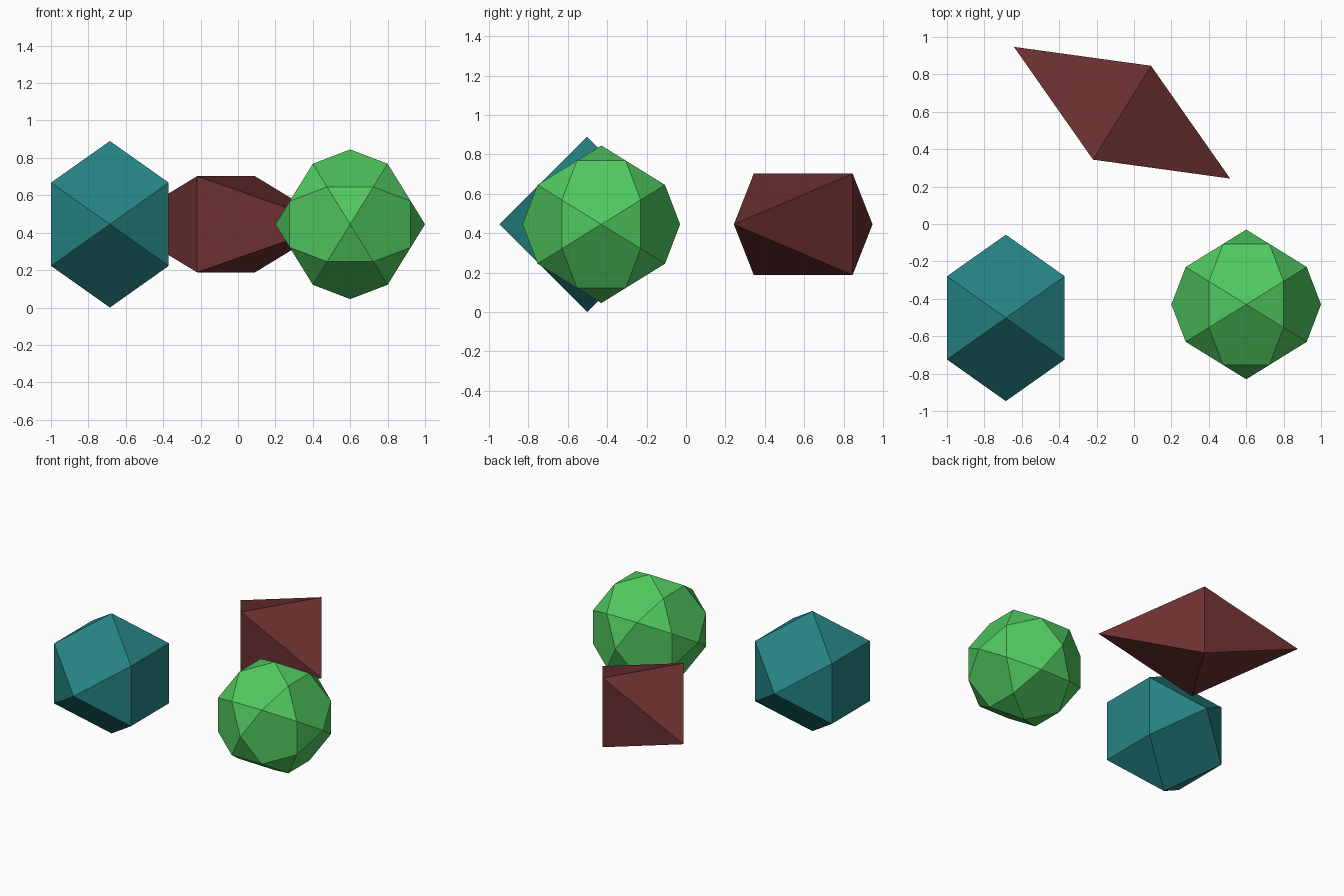
import bpy, bmesh, math
from itertools import product
from mathutils import Vector, Matrix

if "Cube" in bpy.data.objects:
    bpy.data.objects.remove(bpy.data.objects["Cube"])


def material(name, rgb):
    """Flat colour from sRGB bytes, stored as linear."""
    lin = [((c / 255 + 0.055) / 1.055) ** 2.4 for c in rgb]
    m = bpy.data.materials.new(name)
    m.diffuse_color = (*lin, 1)
    m.use_nodes = True
    m.node_tree.nodes["Principled BSDF"].inputs["Base Color"].default_value = m.diffuse_color
    return m


def hull(name, points, centre, mat):
    """Flat-faced solid: convex hull of the points, coplanar triangles merged."""
    bm = bmesh.new()
    for p in {tuple(round(c, 5) for c in p) for p in points}:
        bm.verts.new(p)
    bmesh.ops.convex_hull(bm, input=bm.verts[:])
    bmesh.ops.dissolve_limit(bm, angle_limit=math.radians(2),
                             verts=bm.verts[:], edges=bm.edges[:])
    bmesh.ops.recalc_face_normals(bm, faces=bm.faces[:])
    mesh = bpy.data.meshes.new(name)
    bm.to_mesh(mesh)
    bm.free()
    mesh.materials.append(mat)
    ob = bpy.data.objects.new(name, mesh)
    ob.location = centre
    bpy.context.collection.objects.link(ob)
    return ob


def signed(x, y, z):
    """All sign variations of one point."""
    return [(x * a, y * b, z * c) for a, b, c in product((1, -1), repeat=3)]


Z = 0.445

# Teal cuboctahedron, turned so that a vertex points up and to the front
r = 0.445
hull("cuboctahedron",
     signed(0, r, 0) + signed(0, 0, r) + signed(r / math.sqrt(2), r / 2, r / 2),
     (-0.685, -0.502, Z), material("teal", (38, 132, 132)))

# Green icosidodecahedron: axis points plus cyclic permutations
phi = (1 + math.sqrt(5)) / 2
s = 0.4 / phi
pts = []
for base in ((0, 0, phi), (phi / 2, 0.5, phi * phi / 2)):
    for k in range(3):
        pts += signed(*(s * c for c in base[-k:] + base[:-k]))
hull("icosidodecahedron", pts, (0.6, -0.43, Z), material("green", (80, 200, 95)))

# Dark red stretched octahedron: upright rectangle with a tip on either side
pts = []
for k in (1, -1):
    pts += [(k * 0.155, k * 0.251, h) for h in (0.257, -0.257)]
    pts.append((k * -0.578, k * 0.352, 0))
hull("stretched_octahedron", pts, (-0.064, 0.595, Z), material("dark red", (108, 48, 48)))
